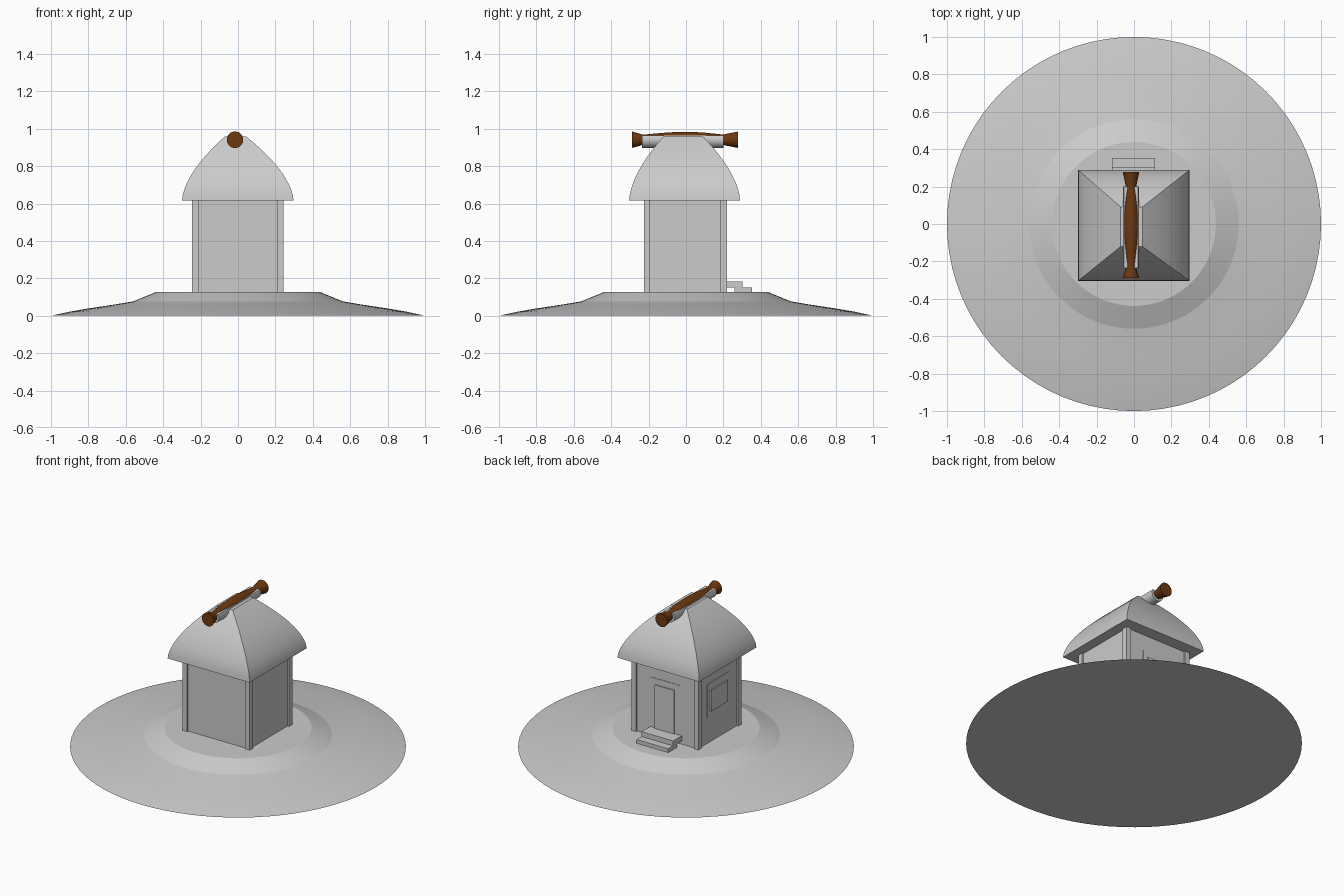
import bpy, bmesh, math

if "Cube" in bpy.data.objects:
    bpy.data.objects.remove(bpy.data.objects["Cube"])


def finish(name, bm, mat=None, smooth=None):
    bmesh.ops.recalc_face_normals(bm, faces=bm.faces)
    me = bpy.data.meshes.new(name)
    bm.to_mesh(me)
    bm.free()
    ob = bpy.data.objects.new(name, me)
    bpy.context.collection.objects.link(ob)
    if mat:
        me.materials.append(mat)
    if smooth:
        bpy.ops.object.select_all(action='DESELECT')
        bpy.context.view_layer.objects.active = ob
        ob.select_set(True)
        bpy.ops.object.shade_smooth_by_angle(angle=math.radians(smooth))
    return ob


def box(name, x, y, z):
    bm = bmesh.new()
    bmesh.ops.create_cube(bm, size=1)
    for v in bm.verts:
        for i, (a, b) in enumerate((x, y, z)):
            v.co[i] = (a + b) / 2 + v.co[i] * (b - a)
    return finish(name, bm)


def loft(name, rings, mat=None, smooth=None):
    """Skin a stack of closed rings and cap both ends."""
    bm = bmesh.new()
    loops = [[bm.verts.new(p) for p in ring] for ring in rings]
    n = len(loops[0])
    for a, b in zip(loops, loops[1:]):
        for i in range(n):
            j = (i + 1) % n
            bm.faces.new((a[i], a[j], b[j], b[i]))
    bm.faces.new(loops[0])
    bm.faces.new(loops[-1])
    return finish(name, bm, mat, smooth)


def circle(r, n):
    return [(r * math.cos(2 * math.pi * i / n), r * math.sin(2 * math.pi * i / n))
            for i in range(n)]


# Ground mound with a raised flat plateau
mound = [(1.0, 0.0), (0.9, 0.022), (0.8, 0.039), (0.68, 0.057), (0.56, 0.077), (0.438, 0.127)]
loft("ground_mound", [[(x, y, z) for x, y in circle(r, 80)] for r, z in mound], smooth=12)

# Walls and corner posts
box("walls", (-0.234, 0.231), (-0.214, 0.209), (0.12, 0.62))
for sx, xs in (("left", (-0.245, -0.212)), ("right", (0.209, 0.242))):
    for sy, ys in (("front", (-0.225, -0.192)), ("back", (0.183, 0.22))):
        box(f"{sy}_{sx}_post", xs, ys, (0.12, 0.62))

# Curved hip roof with flat ridge
rings = []
STEPS = 12
for i in range(STEPS + 1):
    h = i / STEPS
    w = 1 - h ** 1.68
    x0, x1 = -0.072 - 0.227 * w, 0.046 + 0.251 * w
    y0, y1 = -0.121 - 0.183 * w, 0.092 + 0.197 * w
    z = 0.616 + 0.341 * h
    rings.append([(x0, y0, z), (x1, y0, z), (x1, y1, z), (x0, y1, z)])
loft("roof", rings, smooth=25)

# Ridge trough, an open-topped round section
CX, CZ = -0.016, 0.941
arc = [math.radians(150 + 240 * i / 20) for i in range(21)]
loft("ridge_trough", [[(CX + 0.043 * math.cos(a), y, CZ + 0.043 * math.sin(a)) for a in arc]
                      for y in (-0.235, 0.2)], smooth=30)

# Ridge log with flared ends and a swollen middle
wood = bpy.data.materials.new("wood")
wood.diffuse_color = (0.15, 0.04, 0.005, 1)
wood.use_nodes = True
wood.node_tree.nodes["Principled BSDF"].inputs["Base Color"].default_value = wood.diffuse_color
log = [(-0.289, 0.044), (-0.236, 0.029), (-0.21, 0.029), (-0.12, 0.037), (-0.06, 0.041),
       (-0.006, 0.042), (0.05, 0.041), (0.11, 0.037), (0.185, 0.029), (0.2, 0.028), (0.278, 0.044)]
loft("ridge_log", [[(CX + a, y, CZ + b) for a, b in circle(r, 32)] for y, r in log], wood, 35)

# Door on the back wall
box("door_surround", (-0.1, 0.104), (0.2, 0.212), (0.127, 0.51))
box("door", (-0.066, 0.074), (0.2, 0.219), (0.15, 0.47))

# Window on the left wall
box("window_surround", (-0.237, -0.22), (-0.11, 0.115), (0.295, 0.515))
box("window", (-0.245, -0.22), (-0.087, 0.087), (0.33, 0.468))

# Steps in front of the door
box("upper_step", (-0.118, 0.112), (0.205, 0.302), (0.151, 0.184))
box("lower_step", (-0.118, 0.112), (0.26, 0.353), (0.126, 0.152))
